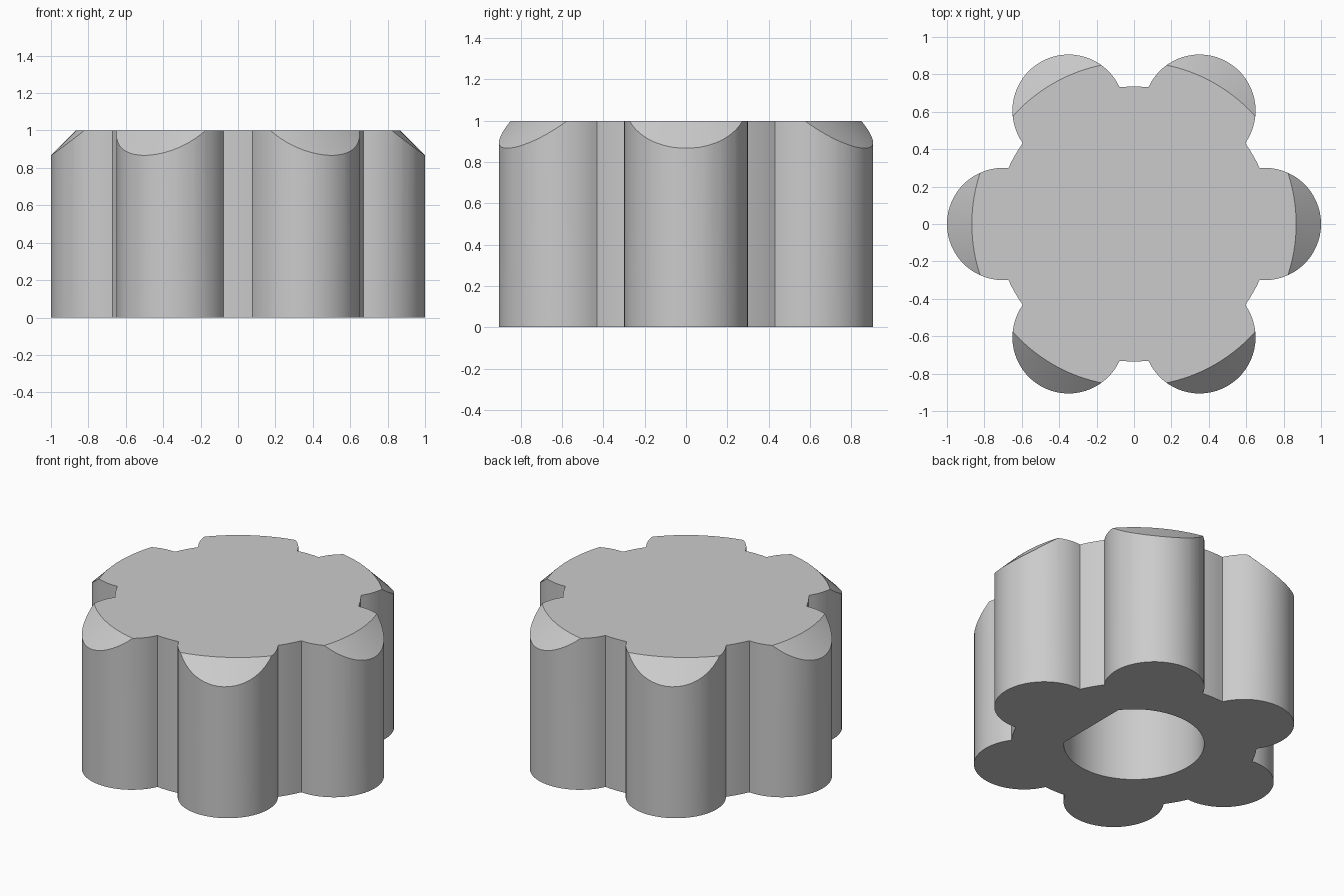
import bpy, bmesh
from math import cos, sin, acos, atan2, pi, radians

old = bpy.data.objects.get("Cube")
if old:
    bpy.data.objects.remove(old, do_unlink=True)

LOBES, LOBE_DIST, LOBE_R, CORE_R = 6, 0.7, 0.3, 0.735
HEIGHT, CHAMFER_R = 1.0, 0.867
BORE_R, BORE_FLAT, BORE_DEPTH = 0.42, 0.336, 0.75


def arc(radius, start, end, steps, cx=0.0):
    """Points on an arc centred on (cx, 0)."""
    return [(cx + radius * cos(start + (end - start) * i / steps),
             radius * sin(start + (end - start) * i / steps)) for i in range(steps + 1)]


def prism(name, outline, z0, z1):
    """Extrude a closed outline from z0 to z1."""
    bm = bmesh.new()
    base = bm.faces.new([bm.verts.new((x, y, z0)) for x, y in outline])
    top = bmesh.ops.extrude_face_region(bm, geom=[base])["geom"]
    bmesh.ops.translate(bm, vec=(0, 0, z1 - z0),
                        verts=[v for v in top if isinstance(v, bmesh.types.BMVert)])
    bmesh.ops.recalc_face_normals(bm, faces=bm.faces)
    mesh = bpy.data.meshes.new(name)
    bm.to_mesh(mesh)
    bm.free()
    obj = bpy.data.objects.new(name, mesh)
    bpy.context.collection.objects.link(obj)
    return obj


def cut(target, cutter, operation):
    """Apply a boolean and discard the cutter."""
    mod = target.modifiers.new("cut", "BOOLEAN")
    mod.operation, mod.solver, mod.object = operation, "EXACT", cutter
    bpy.ops.object.select_all(action="DESELECT")
    bpy.context.view_layer.objects.active = target
    target.select_set(True)
    bpy.ops.object.modifier_apply(modifier=mod.name)
    bpy.data.objects.remove(cutter, do_unlink=True)


# Outline: round grip lobes joined by short arcs of the core
meet = acos((CORE_R**2 - LOBE_DIST**2 - LOBE_R**2) / (2 * LOBE_DIST * LOBE_R))
lobe = arc(LOBE_R, -meet, meet, 32, LOBE_DIST)
edge = atan2(lobe[-1][1], lobe[-1][0])
sector = lobe + arc(CORE_R, edge, 2 * pi / LOBES - edge, 4)[1:-1]
outline = []
for k in range(LOBES):
    a = 2 * pi * k / LOBES
    outline += [(x * cos(a) - y * sin(a), x * sin(a) + y * cos(a)) for x, y in sector]
knob = prism("knob_body", outline, 0, HEIGHT + 0.2)

# Conical chamfer over the lobe tips, which also trims the top
bpy.ops.mesh.primitive_cone_add(vertices=144, radius1=CHAMFER_R + HEIGHT + 0.2,
                                radius2=CHAMFER_R, depth=HEIGHT + 0.2,
                                location=(0, 0, (HEIGHT - 0.2) / 2))
cone = bpy.context.object
cone.name = "chamfer_cutter"
cone.hide_render = True
cut(knob, cone, "INTERSECT")

# Blind shaft bore with one flat side
half = acos(BORE_FLAT / BORE_R)
bore = prism("bore_cutter", arc(BORE_R, half, 2 * pi - half, 64), -0.2, BORE_DEPTH)
bore.hide_render = True
cut(knob, bore, "DIFFERENCE")

# Plain grey finish
grey = bpy.data.materials.new("plain grey")
grey.use_nodes = True
colour = (0.6, 0.6, 0.6, 1)
grey.diffuse_color = colour
for node in grey.node_tree.nodes:
    if node.type == "BSDF_PRINCIPLED":
        node.inputs["Base Color"].default_value = colour
knob.data.materials.clear()
knob.data.materials.append(grey)
for face in knob.data.polygons:
    face.material_index = 0
bpy.ops.object.shade_smooth_by_angle(angle=radians(25))
